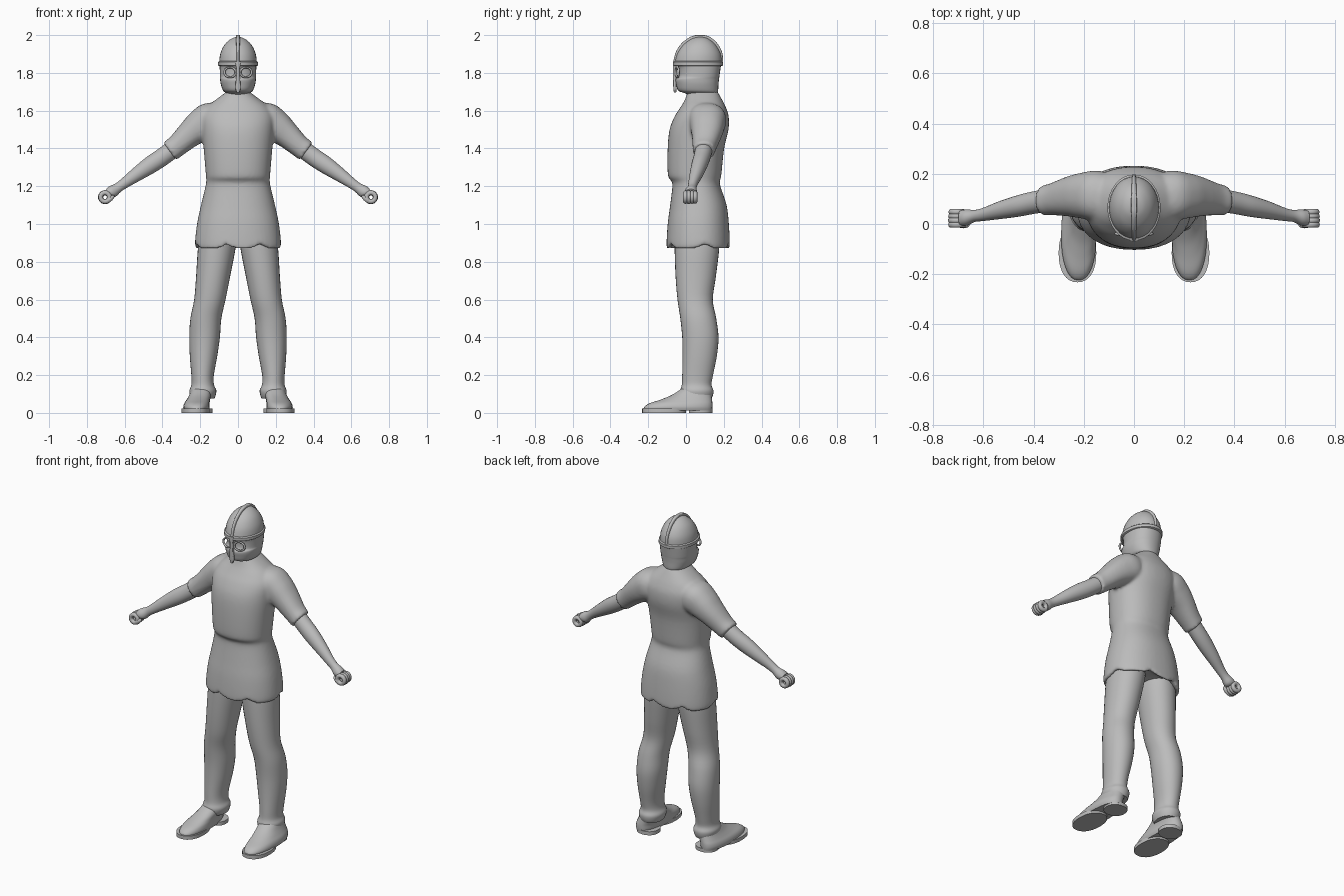
import bpy, bmesh, math
from mathutils import Vector

if "Cube" in bpy.data.objects:
    bpy.data.objects.remove(bpy.data.objects["Cube"])

GREY = (0.5, 0.5, 0.5, 1)
grey = bpy.data.materials.new("plain grey")
grey.diffuse_color = GREY
grey.use_nodes = True
grey.node_tree.nodes["Principled BSDF"].inputs["Base Color"].default_value = GREY


def upright(z, x0, x1, y0, y1):
    """Horizontal ring given by its extents."""
    return ((x0 + x1) / 2, (y0 + y1) / 2, z, (x1 - x0) / 2, (y1 - y0) / 2, 0)


def body(z, half, y0, y1):
    return upright(z, -half, half, y0, y1)


def spline(rings, steps):
    """Smoothly interpolate ring parameters."""
    out = []
    for i in range(len(rings) - 1):
        quad = [rings[max(i - 1, 0)], rings[i], rings[i + 1], rings[min(i + 2, len(rings) - 1)]]
        for k in range(steps):
            t = k / steps
            out.append([b + 0.5 * t * (c - a + t * (2*a - 5*b + 4*c - d + t * (3*(b - c) + d - a)))
                        for a, b, c, d in zip(*quad)])
    return out + [list(rings[-1])]


def add_loft(bm, rings, steps=4, sides=32, power=2.25, flip=1):
    """Closed skin through rings of (x, y, z, radius u, radius y, tilt)."""
    loops = []
    for x, y, z, ru, rv, tilt in spline(rings, steps):
        a, loop = math.radians(tilt), []
        for j in range(sides):
            t = math.tau * j / sides
            c, s = math.cos(t), math.sin(t)
            u = math.copysign(abs(c) ** (2 / power), c) * ru
            v = math.copysign(abs(s) ** (2 / power), s) * rv
            loop.append(bm.verts.new((flip * (x + u * math.cos(a)), y + v, z + u * math.sin(a))))
        loops.append(loop)
    for lo, hi in zip(loops, loops[1:]):
        for j in range(sides):
            k = (j + 1) % sides
            bm.faces.new((lo[j], lo[k], hi[k], hi[j]))
    bm.faces.new(loops[0][::-1])
    bm.faces.new(loops[-1])


def finish(ob, mirror=False):
    ob.data.materials.clear()
    ob.data.materials.append(grey)
    bpy.ops.object.select_all(action='DESELECT')
    ob.select_set(True)
    bpy.context.view_layer.objects.active = ob
    bpy.ops.object.shade_smooth_by_angle(angle=math.radians(50))
    if mirror:
        ob.modifiers.new("other side", 'MIRROR').use_mirror_merge = False
    return ob


def make(name, bm, mirror=False):
    bmesh.ops.recalc_face_normals(bm, faces=bm.faces)
    me = bpy.data.meshes.new(name)
    bm.to_mesh(me)
    bm.free()
    ob = bpy.data.objects.new(name, me)
    bpy.context.collection.objects.link(ob)
    return finish(ob, mirror)


def loft(name, rings, mirror=False, **kw):
    bm = bmesh.new()
    add_loft(bm, rings, **kw)
    return make(name, bm, mirror)


def torus(loc, rot, major, minor):
    bpy.ops.mesh.primitive_torus_add(location=loc, rotation=rot, major_radius=major,
                                     minor_radius=minor, major_segments=24, minor_segments=10)
    bpy.ops.object.transform_apply(location=True, rotation=True, scale=True)
    return bpy.context.object


# Tunic: trunk with wavy hem, fused with both short sleeves
bm = bmesh.new()
add_loft(bm, [body(0.9, 0.18, -0.06, 0.19), body(0.87, 0.215, -0.095, 0.225),
              body(0.89, 0.228, -0.103, 0.232), body(1.0, 0.217, -0.097, 0.227),
              body(1.1, 0.196, -0.084, 0.215), body(1.2, 0.172, -0.072, 0.182),
              body(1.23, 0.168, -0.078, 0.18), body(1.26, 0.17, -0.096, 0.187),
              body(1.4, 0.182, -0.097, 0.202), body(1.5, 0.192, -0.087, 0.225),
              body(1.57, 0.193, -0.06, 0.226), body(1.62, 0.165, -0.028, 0.21),
              body(1.66, 0.115, -0.005, 0.19), body(1.705, 0.055, 0.01, 0.165)], sides=48)
for v in bm.verts:
    if v.co.z < 0.93:
        angle = math.atan2(v.co.y - 0.065, v.co.x)
        v.co.z += 0.022 * max(0, math.sin(6 * angle + 0.6)) ** 2 * (0.93 - v.co.z) / 0.06
SLEEVE = [(0.06, 0.105, 1.585, 0.06, 0.08, 68), (0.14, 0.112, 1.555, 0.092, 0.1, 62),
          (0.2, 0.113, 1.518, 0.087, 0.092, 54), (0.257, 0.11, 1.474, 0.071, 0.08, 50),
          (0.32, 0.1, 1.417, 0.059, 0.065, 52), (0.352, 0.095, 1.392, 0.058, 0.06, 54),
          (0.362, 0.094, 1.384, 0.056, 0.058, 54)]
for side in (1, -1):
    add_loft(bm, SLEEVE, flip=side)
tunic = make("tunic", bm)
remesh = tunic.modifiers.new("fuse", 'REMESH')
remesh.mode, remesh.voxel_size, remesh.use_smooth_shade = 'VOXEL', 0.009, True
soften = tunic.modifiers.new("soften", 'SMOOTH')
soften.factor, soften.iterations = 0.5, 6

# Bare arms and gripping fists
loft("forearm", [(0.33, 0.097, 1.407, 0.047, 0.046, 54), (0.4, 0.085, 1.355, 0.047, 0.045, 54),
                 (0.46, 0.072, 1.315, 0.046, 0.043, 55), (0.53, 0.056, 1.267, 0.038, 0.036, 55),
                 (0.6, 0.038, 1.217, 0.028, 0.026, 54), (0.635, 0.032, 1.192, 0.026, 0.024, 56),
                 (0.665, 0.026, 1.172, 0.032, 0.032, 62), (0.69, 0.024, 1.165, 0.022, 0.03, 66)],
     mirror=True, power=2, sides=24)
fingers = [torus((0.704, -0.003 + 0.017 * i, 1.142), (math.pi / 2, 0, 0), 0.0245 - 0.0012 * abs(i - 1), 0.0125)
           for i in range(4)]
bpy.ops.mesh.primitive_uv_sphere_add(segments=16, ring_count=10, radius=1, location=(0.68, -0.004, 1.13),
                                     rotation=(0, math.radians(40), 0), scale=(0.032, 0.013, 0.013))
bpy.ops.object.transform_apply(location=True, rotation=True, scale=True)
for f in fingers:
    f.select_set(True)
bpy.ops.object.join()
fist = bpy.context.object
fist.name = "fist"
finish(fist, True)

# Trousers with gathered ankles
loft("trouser_leg", [upright(0.95, 0.005, 0.2, -0.06, 0.18), upright(0.86, 0.015, 0.213, -0.06, 0.175),
                     upright(0.72, 0.042, 0.222, -0.055, 0.158), upright(0.6, 0.066, 0.232, -0.045, 0.142),
                     upright(0.5, 0.088, 0.252, -0.03, 0.16), upright(0.4, 0.096, 0.258, -0.02, 0.172),
                     upright(0.3, 0.11, 0.255, -0.018, 0.163), upright(0.2, 0.128, 0.247, -0.02, 0.143),
                     upright(0.15, 0.127, 0.246, -0.022, 0.135), upright(0.12, 0.115, 0.257, -0.03, 0.145),
                     upright(0.095, 0.118, 0.254, -0.027, 0.143), upright(0.075, 0.125, 0.246, -0.015, 0.135)],
     mirror=True, power=2.1)

# Shoes: upper, sole and heel
loft("shoe_upper", [upright(0.012, 0.155, 0.285, -0.222, 0.138), upright(0.03, 0.15, 0.29, -0.222, 0.14),
                    upright(0.05, 0.15, 0.285, -0.195, 0.14), upright(0.07, 0.148, 0.272, -0.135, 0.138),
                    upright(0.095, 0.142, 0.258, -0.075, 0.135), upright(0.13, 0.14, 0.245, -0.02, 0.13)],
     mirror=True, power=2.3)
for name, y0, y1, x0, x1 in (("shoe_sole", -0.232, 0.0, 0.15, 0.3), ("shoe_heel", 0.015, 0.14, 0.135, 0.265)):
    loft(name, [upright(0, x0, x1, y0, y1), upright(0.022, x0, x1, y0, y1)], mirror=True, steps=1)

# Head and face guard, recessed at the eyes
loft("head", [body(1.66, 0.055, 0.03, 0.15), body(1.69, 0.06, -0.0, 0.165), body(1.705, 0.078, -0.04, 0.17),
              body(1.74, 0.091, -0.052, 0.172), body(1.768, 0.095, -0.055, 0.175),
              body(1.782, 0.095, -0.038, 0.177), body(1.825, 0.097, -0.038, 0.183),
              body(1.85, 0.098, -0.05, 0.187)])
eye_frame = torus((0.042, -0.046, 1.803), (math.pi / 2, 0, math.radians(14)), 0.031, 0.006)
for v in eye_frame.data.vertices:
    v.co.z = 1.803 + (v.co.z - 1.803) * 0.85
eye_frame.name = "eye_frame"
finish(eye_frame, True)

# Helmet: dome, rim, crest and nose guard
DOME = ((1.85, 0.1, -0.06, 0.19), (1.9, 0.094, -0.047, 0.184), (1.945, 0.074, -0.018, 0.16),
        (1.975, 0.045, 0.02, 0.128), (1.988, 0.018, 0.05, 0.1), (1.99, 0.004, 0.07, 0.08))
loft("helmet_dome", [body(*d) for d in DOME], power=2)
loft("helmet_crest", [body(z + 0.01, min(0.011, h), y0 - 0.007, y1 + 0.007) for z, h, y0, y1 in DOME], power=4)
loft("helmet_rim", [body(1.836, 0.1, -0.06, 0.19), body(1.84, 0.106, -0.067, 0.197),
                    body(1.857, 0.106, -0.067, 0.197), body(1.862, 0.1, -0.06, 0.19)], power=2, steps=1)
loft("nose_guard", [body(1.695, 0.006, -0.064, -0.052), body(1.72, 0.014, -0.067, -0.05),
                    body(1.77, 0.011, -0.069, -0.052), body(1.82, 0.01, -0.069, -0.05),
                    body(1.86, 0.015, -0.069, -0.05)], power=4, sides=16)
